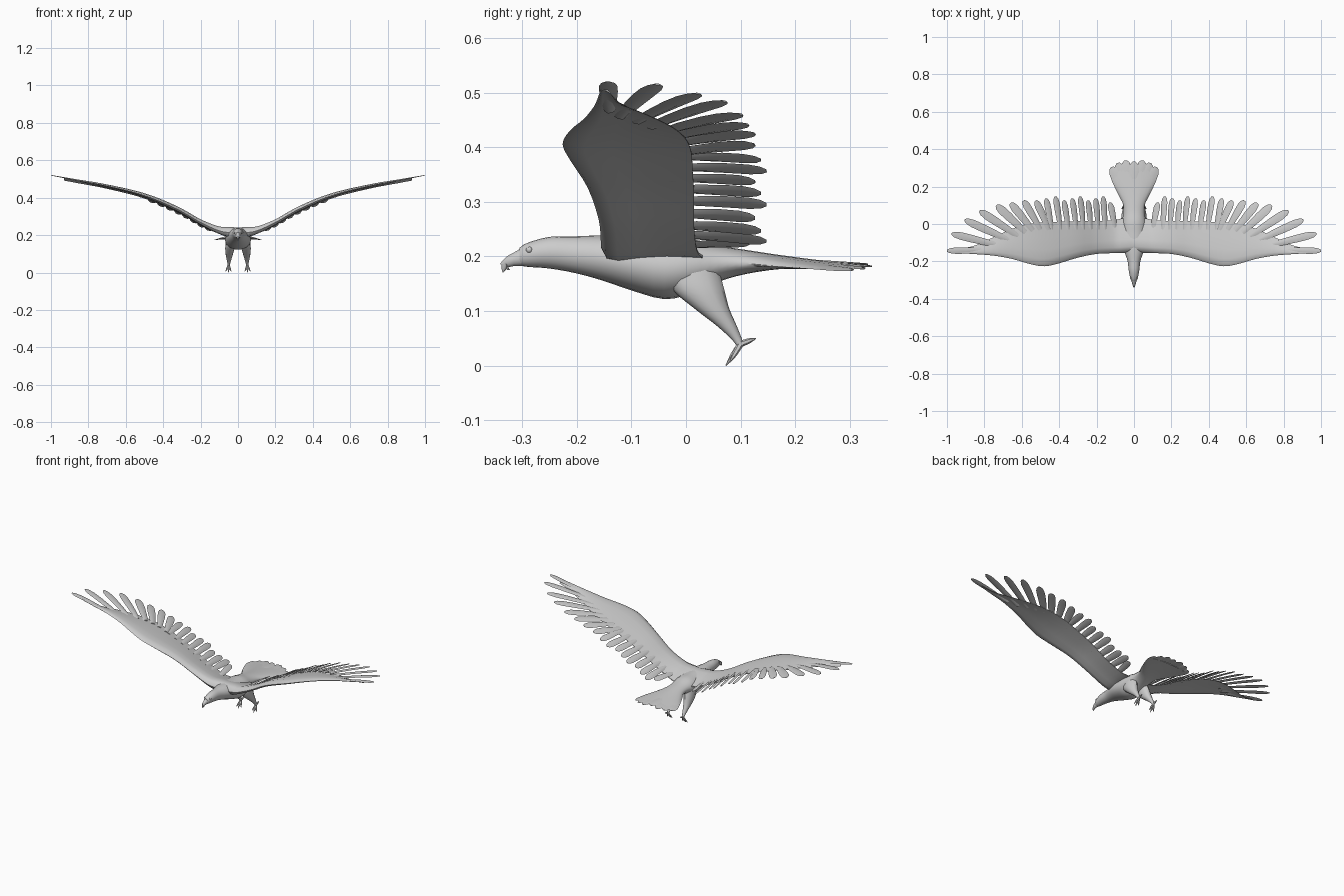
import bpy, bmesh, math
from mathutils import Vector

if "Cube" in bpy.data.objects:
    bpy.data.objects.remove(bpy.data.objects["Cube"])


def spline(pts, n):
    """Catmull-Rom through tuples of any length, n steps per span."""
    out = []
    for i in range(len(pts) - 1):
        a, b = pts[max(i - 1, 0)], pts[i]
        c, d = pts[i + 1], pts[min(i + 2, len(pts) - 1)]
        for k in range(n):
            t = k / n
            out.append(tuple(0.5 * (2 * q + (r - p) * t + (2 * p - 5 * q + 4 * r - s) * t * t
                                    + (3 * q - p - 3 * r + s) * t ** 3)
                             for p, q, r, s in zip(a, b, c, d)))
    return out + [pts[-1]]


def lerp_table(table, x):
    for (x0, y0), (x1, y1) in zip(table, table[1:]):
        if x <= x1:
            return y0 + (y1 - y0) * (x - x0) / (x1 - x0)
    return table[-1][1]


def loft(bm, rings, cap_start=True):
    vs = [[bm.verts.new(p) for p in r] for r in rings]
    n = len(vs[0])
    for a, b in zip(vs, vs[1:]):
        for i in range(n):
            bm.faces.new((a[i], a[(i + 1) % n], b[(i + 1) % n], b[i]))
    if cap_start:
        bm.faces.new(vs[0][::-1])
    bm.faces.new(vs[-1])


def finish(name, bm, mirror=False, angle=50):
    bmesh.ops.recalc_face_normals(bm, faces=bm.faces)
    me = bpy.data.meshes.new(name)
    bm.to_mesh(me)
    bm.free()
    ob = bpy.data.objects.new(name, me)
    bpy.context.collection.objects.link(ob)
    if mirror:
        ob.modifiers.new("mirror", 'MIRROR').use_axis[0] = True
    bpy.ops.object.select_all(action='DESELECT')
    ob.select_set(True)
    bpy.context.view_layer.objects.active = ob
    bpy.ops.object.shade_smooth_by_angle(angle=math.radians(angle))
    return ob


def circle(n):
    return [(math.cos(2 * math.pi * i / n), math.sin(2 * math.pi * i / n)) for i in range(n)]


def tube(bm, pts, n=8):
    """Limb through (x, y, z, rx, ry) stations with horizontal rings."""
    loft(bm, [[(x + rx * c, y + ry * s, z) for c, s in circle(n)] for x, y, z, rx, ry in pts])


def feather(bm, root, tip, width, normal, bow=0.0):
    root, tip = Vector(root), Vector(tip)
    d = tip - root
    side = d.cross(normal).normalized()
    up = side.cross(d).normalized()
    rings = []
    for s, w in ((0, .6), (.3, .85), (.6, 1), (.82, 1), (.94, .75), (1, .3)):
        c = root + d * s + up * bow * math.sin(math.pi * s)
        h = .006 * (1 - .7 * s)
        hw = width * w / 2
        rings.append([c + side * hw * a + up * h * b for a, b in
                      ((1, 0), (.4, .8), (-.4, .8), (-1, 0), (-.4, -.8), (.4, -.8))])
    loft(bm, rings)


# Body, head and tail base: y, centre z, half width, half height, sideways arch
body = [(-.305, .2, .013, .016, 0), (-.29, .203, .02, .022, 0), (-.25, .207, .028, .029, 0),
        (-.2, .203, .034, .034, 0), (-.15, .197, .05, .042, 0), (-.1, .188, .064, .05, 0),
        (-.04, .178, .07, .056, 0), (.01, .182, .066, .05, 0), (.06, .187, .056, .033, 0),
        (.11, .19, .06, .022, .003), (.17, .19, .088, .013, .008), (.23, .188, .115, .007, .01),
        (.285, .186, .122, .003, .012)]
bm = bmesh.new()
loft(bm, [[(w * c, y, z + h * s - arch * c * c) for c, s in circle(20)]
          for y, z, w, h, arch in spline(body, 3)])
finish("body", bm)

# Hooked beak
bm = bmesh.new()
beak = [(-.298, .2, .0145, .018), (-.315, .195, .011, .013), (-.328, .19, .008, .011),
        (-.336, .184, .005, .009), (-.341, .181, .002, .006)]
loft(bm, [[(w * c, y + (.007 * (1 - s) if y < -.33 else 0), z + h * s)
           for c, s in circle(10)] for y, z, w, h in beak])
tube(bm, [(0, -.330, .186, .006, .008), (0, -.333, .178, .004, .005), (0, -.335, .171, .001, .001)])
finish("beak", bm)

# Eyes under a brow
bm = bmesh.new()
bmesh.ops.create_uvsphere(bm, u_segments=10, v_segments=8, radius=.006)
bmesh.ops.translate(bm, verts=bm.verts, vec=(.017, -.287, .212))
finish("eye", bm, True)

# Tail fan feathers
bm = bmesh.new()
for x, y in ((0, .333), (.045, .34), (.085, .327), (.118, .305)):
    for sgn in ((1,) if x == 0 else (1, -1)):
        feather(bm, (sgn * x * .45, .13, .192 - x * .05), (sgn * x, y, .186 - x * .09),
                .052, Vector((sgn * x * 1.5, 0, 1)), .002)
finish("tail_feathers", bm)

# Wing blade: x, leading y, trailing y, centre z, half thickness
wing = [(0, -.15, .03, .212, .03), (.06, -.155, .03, .215, .029), (.11, -.156, .02, .227, .022),
        (.2, -.16, .015, .268, .017), (.3, -.18, .015, .326, .016), (.4, -.21, .012, .373, .015),
        (.48, -.226, .01, .405, .013), (.56, -.213, .0, .43, .011), (.65, -.187, -.025, .452, .009),
        (.75, -.169, -.07, .474, .007), (.85, -.161, -.115, .492, .005), (.93, -.156, -.132, .507, .003)]
profile = [(0, 0), (.05, .65), (.17, 1), (.38, .9), (.65, .5), (1, .08),
           (1, -.08), (.65, -.3), (.38, -.55), (.17, -.75), (.05, -.6)]
bm = bmesh.new()
loft(bm, [[(x, a + (b - a) * t, z + h * v - .015 * t * t) for t, v in profile]
          for x, a, b, z, h in spline(wing, 3)], cap_start=False)
finish("wing", bm, True)

# Flight feathers: root x, root y, tip x, tip y, width, drop at tip
zline = [(w[0], w[3]) for w in wing] + [(1, .52)]
flight = [(.75, -.14, 1.0, -.143, .034, 0), (.70, -.12, .975, -.052, .04, 0),
          (.66, -.09, .905, .022, .042, .004), (.62, -.065, .825, .07, .044, .003),
          (.58, -.045, .735, .1, .046, .01), (.54, -.035, .66, .112, .044, .012),
          (.50, -.03, .59, .125, .042, .012), (.455, -.03, .525, .125, .042, .014)]
flight += [(x - .03 * x / .47, -.03, x, .137 + .012 * math.sin(i * 2.1), .037, .024)
           for i, x in enumerate((.47, .42, .375, .33, .288, .246, .205, .165))]
flight += [(.1, -.03, .128, .115, .036, .012)]
bm = bmesh.new()
for rx, ry, tx, ty, w, drop in flight:
    slope = (lerp_table(zline, rx + .04) - lerp_table(zline, rx - .04)) / .08
    feather(bm, (rx, ry, lerp_table(zline, rx) - .007), (tx, ty, lerp_table(zline, tx) - drop),
            w, Vector((-slope - .12, 0, 1)), .003)
finish("flight_feathers", bm, True)

# Feathered thighs tapering to the ankles
bm = bmesh.new()
tube(bm, spline([(.036, .01, .175, .026, .05), (.042, .022, .14, .026, .048),
                 (.046, .047, .105, .021, .032), (.048, .073, .075, .014, .019),
                 (.049, .092, .05, .008, .01), (.05, .1, .036, .006, .007)], 3), 12)
finish("leg", bm, True)

# Feet: three front toes and one rear toe
bm = bmesh.new()
for dx, y, z in ((-.014, .08, .006), (.001, .073, .0), (.016, .08, .006), (0, .128, .05)):
    a, b = Vector((.05, .1, .04)), Vector((.05 + dx, y, z))
    d = (b - a).normalized()
    u = d.cross(Vector((1, 0, 0))).normalized()
    v = d.cross(u)
    loft(bm, [[a.lerp(b, t) + (u * c + v * s) * r for c, s in circle(6)]
              for t, r in ((0, .006), (.55, .005), (1, .001))])
finish("foot", bm, True)
